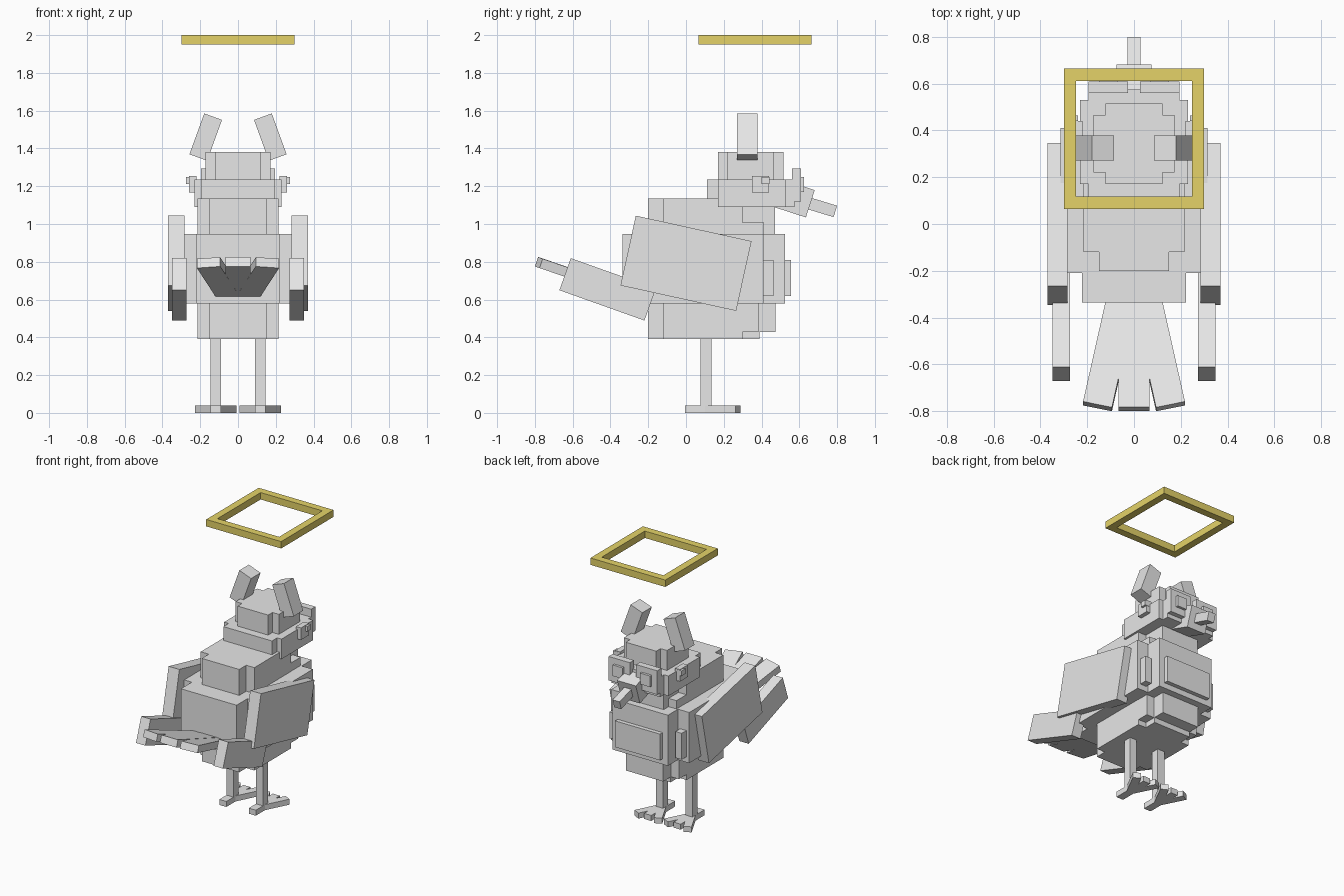
import bpy, bmesh
from math import radians, sin, cos
from mathutils import Euler, Matrix, Vector

cube = bpy.data.objects.get("Cube")
if cube:
    bpy.data.objects.remove(cube, do_unlink=True)


def material(name, rgb):
    m = bpy.data.materials.new(name)
    m.use_nodes = True
    m.diffuse_color = (*rgb, 1)
    m.node_tree.nodes["Principled BSDF"].inputs["Base Color"].default_value = (*rgb, 1)
    return m


GREY = material("light_grey", (0.8, 0.8, 0.8))
GOLD = material("gold", (0.78, 0.65, 0.14))


def finish(name, bm, mat):
    bmesh.ops.recalc_face_normals(bm, faces=bm.faces)
    me = bpy.data.meshes.new(name)
    bm.to_mesh(me)
    bm.free()
    me.materials.append(mat)
    ob = bpy.data.objects.new(name, me)
    bpy.context.collection.objects.link(ob)
    return ob


def box(name, centre, size, rot=(0, 0, 0)):
    """Box turned by degrees, z turn applied first."""
    bm = bmesh.new()
    turn = Euler([radians(a) for a in rot], 'ZYX').to_matrix().to_4x4()
    scale = Matrix.Diagonal((*size, 1))
    bmesh.ops.create_cube(bm, size=1, matrix=Matrix.Translation(centre) @ turn @ scale)
    return finish(name, bm, GREY)


def span(name, x, y, z):
    """Box given by its extents."""
    ends = (x, y, z)
    return box(name, [(a + b) / 2 for a, b in ends], [b - a for a, b in ends])


def pair(name, centre, size, rot=(0, 0, 0)):
    for side, s in (("left", 1), ("right", -1)):
        box(f"{side}_{name}", (centre[0] * s, centre[1], centre[2]), size,
            (rot[0], rot[1] * s, rot[2] * s))


def pair_span(name, x, y, z):
    ends = (x, y, z)
    pair(name, [(a + b) / 2 for a, b in ends], [b - a for a, b in ends])


def tier(name, long, wide, z):
    """Block with notched corners: long and wide are (half width, back, front)."""
    (n, a, b), (w, c, d) = long, wide
    half = [(n, a), (n, c), (w, c), (w, d), (n, d), (n, b)]
    outline = half + [(-x, y) for x, y in reversed(half)]
    bm = bmesh.new()
    face = bm.faces.new([bm.verts.new((x, y, z[0])) for x, y in outline])
    up = bmesh.ops.extrude_face_region(bm, geom=[face])["geom"]
    bmesh.ops.translate(bm, vec=(0, 0, z[1] - z[0]),
                        verts=[v for v in up if isinstance(v, bmesh.types.BMVert)])
    return finish(name, bm, GREY)


# Body and head tiers
tier("lower_body", (0.15, -0.2, 0.39), (0.215, -0.12, 0.30), (0.39, 0.58))
tier("body", (0.223, -0.335, 0.525), (0.313, -0.21, 0.41), (0.58, 0.947))
tier("upper_body", (0.15, -0.2, 0.47), (0.215, -0.12, 0.30), (0.947, 1.135))
tier("lower_head", (0.195, 0.11, 0.575), (0.23, 0.17, 0.53), (1.09, 1.235))
tier("upper_head", (0.122, 0.17, 0.515), (0.173, 0.22, 0.465), (1.235, 1.38))

# Breast plates
span("belly_plate", (-0.15, 0.15), (0.30, 0.475), (0.428, 0.58))
pair_span("belly_side", (0.15, 0.213), (0.29, 0.385), (0.428, 0.58))
span("chest_plate", (-0.18, 0.18), (0.51, 0.555), (0.62, 0.81))
pair_span("chest_side_plate", (0.24, 0.29), (0.40, 0.463), (0.62, 0.81))
pair_span("collar", (0.14, 0.213), (0.29, 0.413), (0.94, 1.007))

# Ears, face discs, eyes and cheeks
pair("ear", (0.171, 0.325, 1.46), (0.1, 0.108, 0.23), (0, -20, 0))
pair_span("face_disc", (0.025, 0.195), (0.56, 0.608), (1.12, 1.293))
pair_span("eye", (0.07, 0.15), (0.60, 0.626), (1.17, 1.25))
pair_span("cheek", (0.22, 0.26), (0.35, 0.44), (1.168, 1.255))
pair_span("cheek_spot", (0.24, 0.275), (0.40, 0.442), (1.213, 1.25))

# Beak
box("beak_base", (0, 0.563, 1.138), (0.15, 0.2, 0.152), (-18, 0, 0))
box("beak_tip", (0, 0.714, 1.09), (0.056, 0.16, 0.063), (-17, 0, 0))

# Wings
pair("wing", (0.327, 0, 0.792), (0.086, 0.627, 0.378), (-12.4, 0, 0))
pair("wing_tip", (0.311, -0.415, 0.654), (0.075, 0.478, 0.18), (-19.6, 0, 0))

# Fanned tail
box("tail_middle", (0, -0.554, 0.719), (0.132, 0.5, 0.053), (-19, 0, 0))
pair("tail_feather", (0.104, -0.548, 0.716), (0.126, 0.5, 0.052), (-19, 0, 12))

# Legs and toes
LEG = Vector((0.118, 0.106, 0.02))
pair_span("leg", (0.09, 0.146), (0.077, 0.135), (0.03, 0.4))
pair_span("middle_toe", (0.09, 0.146), (-0.005, 0.27), (0, 0.04))
for name, angle in (("outer_toe", 27), ("inner_toe", -27)):
    a = radians(angle)
    pair(name, LEG + Vector((sin(a), cos(a), 0)) * 0.095, (0.055, 0.19, 0.04), (0, 0, -angle))

# Square halo
bm = bmesh.new()
bmesh.ops.create_grid(bm, x_segments=1, y_segments=1, size=0.3,
                      matrix=Matrix.Translation((0, 0.365, 1.95)))
inner = bm.faces[:]
bmesh.ops.inset_region(bm, faces=inner, thickness=0.075, use_boundary=True)
bmesh.ops.delete(bm, geom=inner, context='FACES_ONLY')
rim = bmesh.ops.extrude_face_region(bm, geom=bm.faces[:])["geom"]
bmesh.ops.translate(bm, vec=(0, 0, 0.05),
                    verts=[v for v in rim if isinstance(v, bmesh.types.BMVert)])
finish("halo", bm, GOLD)
